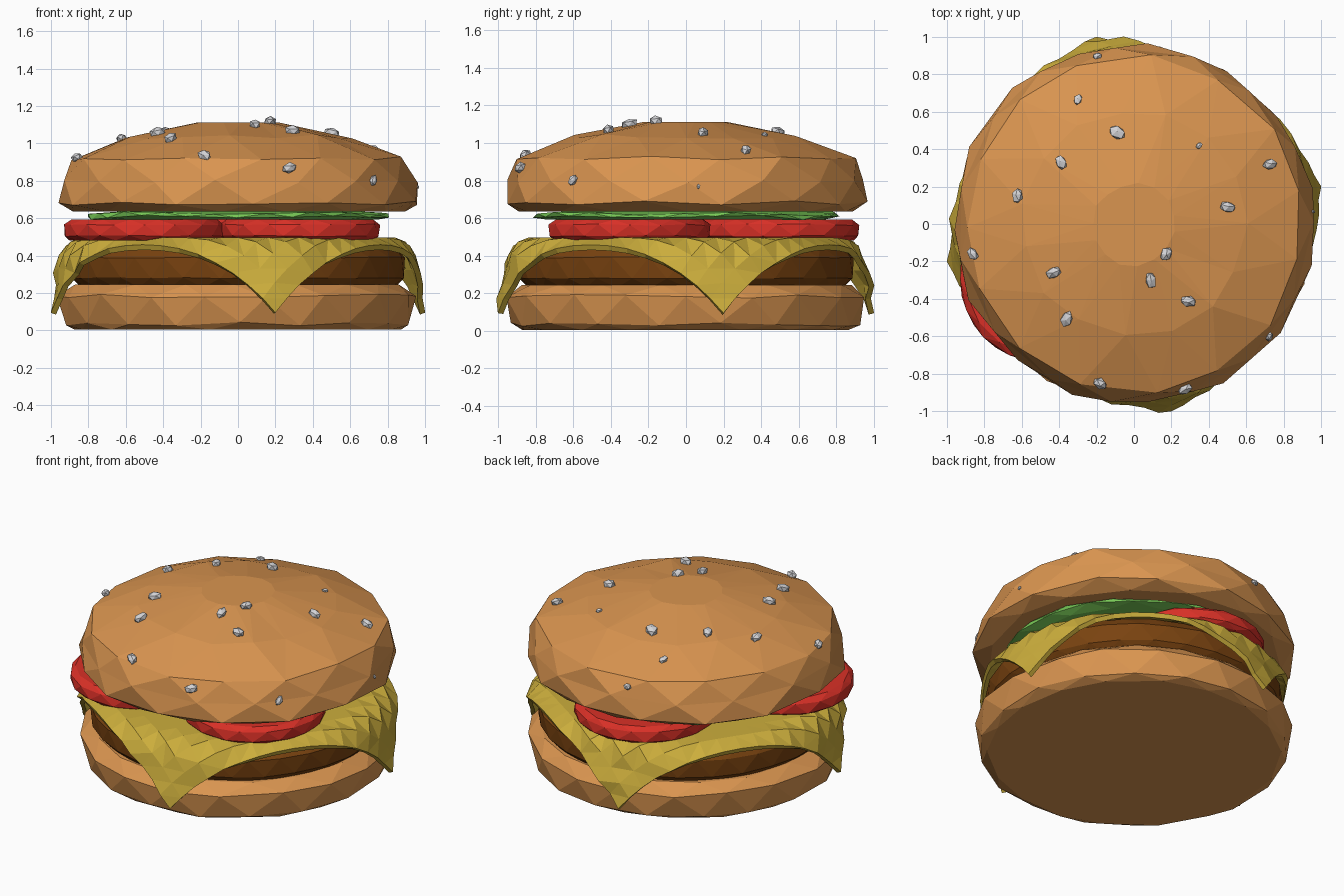
import bpy, bmesh, math, random
from mathutils import Vector
from mathutils.bvhtree import BVHTree

if "Cube" in bpy.data.objects:
    bpy.data.objects.remove(bpy.data.objects["Cube"])

random.seed(4)


def material(name, rgb):
    m = bpy.data.materials.new(name)
    m.diffuse_color = (*rgb, 1)
    m.use_nodes = True
    m.node_tree.nodes["Principled BSDF"].inputs["Base Color"].default_value = m.diffuse_color
    return m


BUN = material("bun brown", (0.70, 0.30, 0.08))
PATTY = material("patty brown", (0.19, 0.055, 0.005))
CHEESE = material("cheese yellow", (0.60, 0.42, 0.045))
TOMATO = material("tomato red", (0.70, 0.03, 0.02))
LETTUCE = material("lettuce green", (0.20, 0.62, 0.10))
SEED = material("seed grey", (0.66, 0.66, 0.68))


def finish(name, bm, mat):
    bmesh.ops.recalc_face_normals(bm, faces=bm.faces)
    me = bpy.data.meshes.new(name)
    bm.to_mesh(me)
    bm.free()
    me.materials.append(mat)
    ob = bpy.data.objects.new(name, me)
    bpy.context.collection.objects.link(ob)
    return ob


def lathe(name, profile, sides, mat, center=(0, 0), jitter=0.0, wave=0.0):
    """Faceted round part: staggered rings joined by triangles, flat caps."""
    bm = bmesh.new()
    rings = []
    last = len(profile) - 1
    for k, (r, z) in enumerate(profile):
        ring = []
        for i in range(sides):
            a = math.tau * (i + 0.5 * (k % 2)) / sides + random.uniform(-1, 1) * jitter * 3
            rr = r + random.uniform(-1, 1) * jitter
            zz = z
            if 0 < k < last:
                zz += random.uniform(-1, 1) * jitter + wave * math.sin(5 * a)
            ring.append(bm.verts.new((center[0] + rr * math.cos(a),
                                      center[1] + rr * math.sin(a), zz)))
        rings.append(ring)
    for k in range(last):
        a, b = rings[k], rings[k + 1]
        for i in range(sides):
            j = (i + 1) % sides
            if k % 2 == 0:
                bm.faces.new((a[i], a[j], b[i]))
                bm.faces.new((a[j], b[j], b[i]))
            else:
                bm.faces.new((a[i], a[j], b[j]))
                bm.faces.new((a[i], b[j], b[i]))
    bm.faces.new(rings[0][::-1])
    bm.faces.new(rings[-1])
    return finish(name, bm, mat)


# Buns and patty
lathe("bottom_bun", [(0.88, 0.005), (0.925, 0.035), (0.96, 0.185), (0.88, 0.245)],
      18, BUN, jitter=0.01)
lathe("patty", [(0.84, 0.23), (0.89, 0.28), (0.895, 0.39), (0.84, 0.455)],
      28, PATTY, jitter=0.003)
top_bun = lathe("top_bun", [(0.885, 0.635), (0.965, 0.68), (0.95, 0.80), (0.90, 0.92),
                            (0.60, 1.035), (0.22, 1.112)], 15, BUN, jitter=0.012)

# Cheese: a square sheet whose corners fold down over the patty
bm = bmesh.new()
bmesh.ops.create_grid(bm, x_segments=16, y_segments=16, size=0.93)
drape = [(0.0, 0.84, 0.497), (0.06, 0.895, 0.48), (0.13, 0.945, 0.43),
         (0.30, 0.985, 0.265), (0.48, 1.022, 0.09)]
turn = math.radians(11.3 + 45)
for v in bm.verts:
    r, a = v.co.xy.length, math.atan2(v.co.y, v.co.x) + turn
    d, z = r - 0.84, 0.497
    if d > 0:
        for (d0, r0, z0), (d1, r1, z1) in zip(drape, drape[1:]):
            if d <= d1 or d1 == drape[-1][0]:
                t = min(1, (d - d0) / (d1 - d0))
                r, z = r0 + t * (r1 - r0), z0 + t * (z1 - z0)
                break
        if 0.15 < d < 0.42:
            r += random.uniform(-0.015, 0.015)
    v.co = (r * math.cos(a), r * math.sin(a), z)
bmesh.ops.triangulate(bm, faces=bm.faces)
cheese = finish("cheese_slice", bm, CHEESE)
if sum(p.normal.z for p in cheese.data.polygons) < 0:
    cheese.data.flip_normals()
mod = cheese.modifiers.new("thickness", "SOLIDIFY")
mod.thickness = 0.03
mod.offset = -1

# Three tomato slices side by side
for n, c in enumerate([(-0.50, -0.30), (0.33, -0.30), (-0.05, 0.49)]):
    lathe(f"tomato_slice_{n + 1}", [(0.40, 0.482), (0.432, 0.505), (0.432, 0.565), (0.40, 0.592)],
          16, TOMATO, center=c, jitter=0.004)

# Lettuce leaf
lathe("lettuce", [(0.74, 0.592), (0.81, 0.605), (0.80, 0.625), (0.55, 0.642)],
      18, LETTUCE, jitter=0.008, wave=0.008)

# Seeds: x, y, approximate z, size, pressed onto the top bun
seeds = [(-0.2, 0.92, 0.88, 0.03), (-0.3, 0.67, 1.0, 0.033), (-0.09, 0.49, 1.06, 0.052),
         (0.35, 0.42, 1.05, 0.022), (-0.39, 0.33, 1.07, 0.042), (0.73, 0.32, 0.97, 0.043),
         (-0.62, 0.15, 1.02, 0.043), (0.5, 0.09, 1.05, 0.046), (0.17, -0.16, 1.11, 0.045),
         (-0.87, -0.16, 0.94, 0.042), (-0.43, -0.26, 1.06, 0.046), (0.09, -0.3, 1.1, 0.046),
         (0.29, -0.41, 1.05, 0.046), (-0.36, -0.51, 1.03, 0.048), (-0.18, -0.85, 0.925, 0.045),
         (0.28, -0.9, 0.875, 0.045), (0.72, -0.6, 0.8, 0.035), (0.93, 0.06, 0.76, 0.015)]
bm = bmesh.new()
bm.from_mesh(top_bun.data)
tree = BVHTree.FromBMesh(bm)
bm.free()
for n, (x, y, z, s) in enumerate(seeds):
    point, normal, _, _ = tree.find_nearest(Vector((x, y, z)))
    bm = bmesh.new()
    bmesh.ops.create_icosphere(bm, subdivisions=1, radius=1)
    for v in bm.verts:
        v.co *= random.uniform(0.88, 1.1)
        v.co = Vector((v.co.x * s, v.co.y * s * 0.68, v.co.z * s * 0.6))
    ob = finish(f"seed_{n + 1}", bm, SEED)
    ob.rotation_mode = "QUATERNION"
    spin = Vector((0, 0, 1)).rotation_difference(normal)
    ob.rotation_quaternion = spin @ Vector((1, 0, 0)).rotation_difference(
        Vector((math.cos(n * 1.3), math.sin(n * 1.3), 0)))
    ob.location = point + normal * s * 0.25
